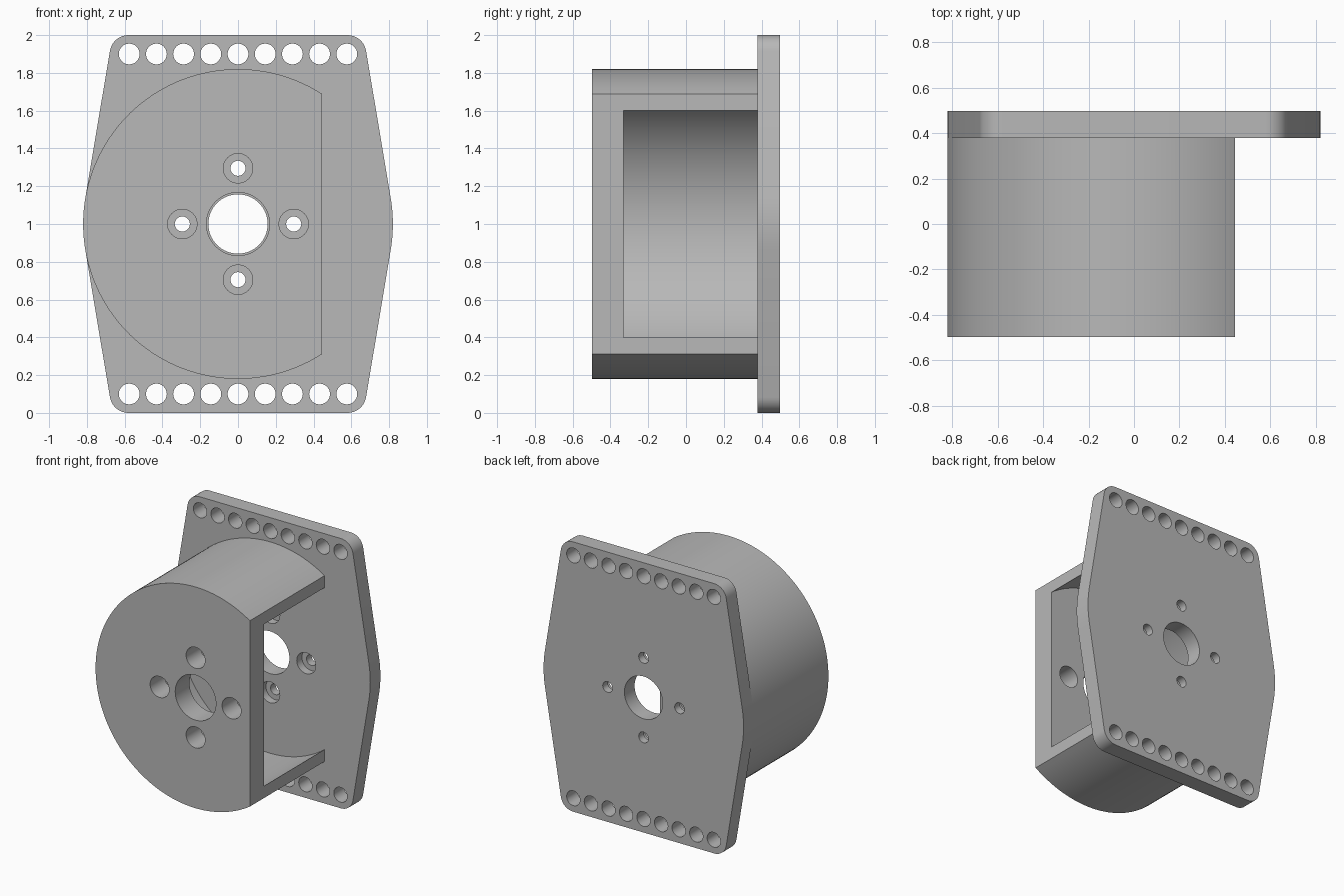
import bpy, bmesh, math
from math import sin, cos, tan, radians

if "Cube" in bpy.data.objects:
    bpy.data.objects.remove(bpy.data.objects["Cube"])

FRONT, FLOOR, SEAT, BACK = -0.497, -0.33, 0.378, 0.497   # depths along y
R_OUT, R_IN, CUT_X, MID = 0.82, 0.747, 0.445, 1.0

grey = bpy.data.materials.new("plain grey")
grey.diffuse_color = (0.48, 0.48, 0.48, 1)
grey.use_nodes = True
grey.node_tree.nodes["Principled BSDF"].inputs["Base Color"].default_value = grey.diffuse_color


def arc(cx, cz, r, a0, a1, n):
    """Points of an arc in the xz plane, angles in degrees."""
    return [(cx + r * cos(radians(a0 + (a1 - a0) * i / n)),
             cz + r * sin(radians(a0 + (a1 - a0) * i / n))) for i in range(n + 1)]


def circle(cx, cz, r, n):
    return arc(cx, cz, r, 0, 360, n)[:-1]


def prisms(name, parts):
    """One object from (outline, y0, y1) prisms running along y."""
    bm = bmesh.new()
    for pts, y0, y1 in parts:
        a = [bm.verts.new((x, y0, z)) for x, z in pts]
        b = [bm.verts.new((x, y1, z)) for x, z in pts]
        bm.faces.new(a)
        bm.faces.new(b[::-1])
        for i in range(len(pts)):
            j = (i + 1) % len(pts)
            bm.faces.new((a[j], a[i], b[i], b[j]))
    bmesh.ops.recalc_face_normals(bm, faces=bm.faces)
    me = bpy.data.meshes.new(name)
    bm.to_mesh(me)
    bm.free()
    me.materials.append(grey)
    ob = bpy.data.objects.new(name, me)
    bpy.context.collection.objects.link(ob)
    return ob


def cut(ob, parts):
    """Subtract prisms from an object and apply the result."""
    cutter = prisms("cutter", parts)
    cutter.hide_render = True
    mod = ob.modifiers.new("cut", 'BOOLEAN')
    mod.operation, mod.solver, mod.object = 'DIFFERENCE', 'EXACT', cutter
    bpy.ops.object.select_all(action='DESELECT')
    bpy.context.view_layer.objects.active = ob
    ob.select_set(True)
    bpy.ops.object.modifier_apply(modifier=mod.name)
    bpy.data.objects.remove(cutter)


screws = [(0.295, MID), (-0.295, MID), (0, MID + 0.295), (0, MID - 0.295)]

# Mounting plate: bulged sides tangent to slanted edges, rounded corners
T, RC = 9.5, 0.1
cz = 2 - RC
cx = (R_OUT - RC - (cz - MID) * sin(radians(T))) / cos(radians(T))
right = (arc(cx, 2 - cz, RC, -90, -T, 10) + arc(0, MID, R_OUT, -T, T, 10)
         + arc(cx, cz, RC, T, 90, 10))
plate = prisms("mounting_plate", [(right + [(-x, z) for x, z in right[::-1]], SEAT, BACK)])

# Plate holes: two rows, centre bore, screw holes, then counterbores
rows = [(-0.576 + 0.144 * i, z) for i in range(9) for z in (0.1, 1.9)]
cut(plate, [(circle(x, z, 0.055, 32), 0.3, 0.6) for x, z in rows]
    + [(circle(0, MID, 0.157, 64), 0.3, 0.6)]
    + [(circle(x, z, 0.04, 32), 0.3, 0.6) for x, z in screws])
cut(plate, [(circle(x, z, 0.078, 32), 0.3, SEAT + 0.06) for x, z in screws])

# Housing: drum with one flat open side
a = math.degrees(math.acos(CUT_X / R_OUT))
drum = prisms("drum_housing", [(arc(0, MID, R_OUT, a, 360 - a, 96), FRONT, SEAT)])
cut(drum, [(circle(0, MID, R_IN, 128), FLOOR, 0.6)])

# Holes in the front wall of the drum
cut(drum, [(circle(0, MID, 0.167, 64), -0.7, -0.2)]
    + [(circle(x, z, 0.078, 32), -0.7, -0.2) for x, z in screws])

# Smooth the curved walls, keep the edges sharp
for ob in (plate, drum):
    bpy.ops.object.select_all(action='DESELECT')
    bpy.context.view_layer.objects.active = ob
    ob.select_set(True)
    bpy.ops.object.shade_smooth_by_angle(angle=radians(30))
